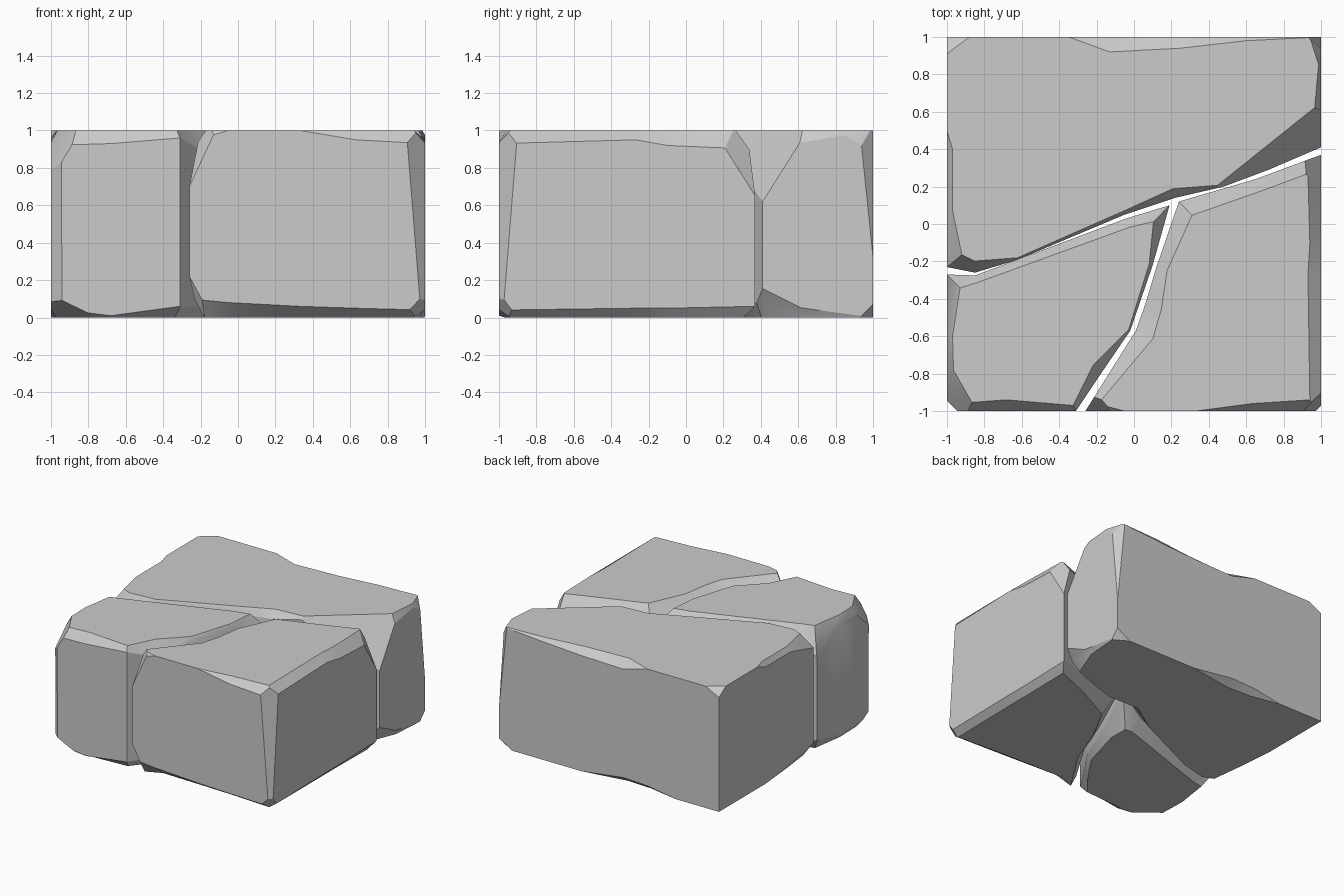
import bpy, bmesh
from mathutils import Vector

if "Cube" in bpy.data.objects:
    bpy.data.objects.remove(bpy.data.objects["Cube"])


def inset_point(pts, i, d):
    """Move outline point i inwards by d from both neighbouring edges."""
    p = Vector(pts[i][:2])
    a = (p - Vector(pts[i - 1][:2])).normalized()
    b = (Vector(pts[(i + 1) % len(pts)][:2]) - p).normalized()
    na, nb = Vector((-a.y, a.x)), Vector((-b.y, b.x))
    n = (na + nb).normalized()
    return p + n * d / max(n.dot(na), 0.65)


def chip(bm, corner, cut):
    """Slice a corner off; cut gives the signed distances along x, y, z."""
    co = Vector(corner) + Vector((cut[0], 0, 0))
    no = -Vector([1 / c for c in cut]).normalized()
    bmesh.ops.bisect_plane(bm, geom=bm.verts[:] + bm.edges[:] + bm.faces[:],
                           dist=1e-5, plane_co=co, plane_no=no, clear_outer=True)
    open_edges = [e for e in bm.edges if e.is_boundary]
    if open_edges:
        bmesh.ops.holes_fill(bm, edges=open_edges, sides=0)
    bmesh.ops.remove_doubles(bm, verts=bm.verts[:], dist=1e-4)


def stone(name, pts, chips):
    """pts: x, y, top inset, top drop, bottom inset, bottom rise (anticlockwise)."""
    bm = bmesh.new()
    rings = [[], [], [], []]
    for i, (x, y, ti, td, bi, bd) in enumerate(pts):
        top, bot = inset_point(pts, i, ti), inset_point(pts, i, bi)
        for ring, co in zip(rings, [(bot.x, bot.y, 0), (x, y, bd),
                                    (x, y, 1 - td), (top.x, top.y, 1)]):
            ring.append(bm.verts.new(co))
    n = len(pts)
    for lo, hi in zip(rings, rings[1:]):
        for i in range(n):
            j = (i + 1) % n
            bm.faces.new((lo[i], lo[j], hi[j], hi[i]))
    bm.faces.new(rings[3])
    bm.faces.new(rings[0][::-1])
    bmesh.ops.remove_doubles(bm, verts=bm.verts[:], dist=1e-4)
    for corner, cut in chips:
        chip(bm, corner, cut)
    bmesh.ops.recalc_face_normals(bm, faces=bm.faces[:])
    mesh = bpy.data.meshes.new(name)
    bm.to_mesh(mesh)
    bm.free()
    obj = bpy.data.objects.new(name, mesh)
    bpy.context.collection.objects.link(obj)
    bpy.ops.object.select_all(action='DESELECT')
    obj.select_set(True)
    bpy.context.view_layer.objects.active = obj
    bpy.ops.object.shade_smooth_by_angle(angle=0.44)


# Long stone across the back
stone("back_stone", [
    (-1, -.23, .08, .12, .06, .10), (-.85, -.26, .06, .10, .04, .08),
    (-.62, -.19, .01, .02, .03, .05), (-.05, .05, .02, .05, .05, .08),
    (.22, .14, .05, .06, .13, .18), (.48, .20, .01, .02, .06, .10),
    (.72, .29, .04, .06, .05, .08), (1, .41, .05, .10, .04, .08),
    (1, 1, 0, 0, 0, 0), (.6, 1, .02, .03, 0, 0), (.25, 1, .06, .05, 0, 0),
    (-.13, 1, .08, .06, .06, .05), (-.35, 1, 0, 0, .05, .04),
    (-.6, 1, 0, 0, 0, 0), (-1, 1, 0, 0, 0, 0), (-1, .5, 0, 0, 0, 0),
    (-1, .4, .03, .04, 0, 0), (-1, .07, .03, .04, .03, .05),
], [
    ((1, .41, 1), (-.30, .24, -.38)), ((1, .42, 0), (-.12, .30, .15)),
    ((1, 1, 1), (-.06, -.19, -.12)), ((1, 1, 1), (-.07, -.07, -.68)),
    ((1, 1, 0), (-.12, -.07, .07)), ((-1, 1, 1), (.12, -.09, -.06)),
])

# Stone at the front left
stone("front_left_stone", [
    (-1, -1, .04, .08, .03, .05), (-.68, -1, .06, .07, .03, .01),
    (-.31, -1, .03, .04, .05, .06), (-.17, -.79, .06, .12, .03, .06),
    (-.02, -.57, .01, .03, .03, .05), (.1, -.22, .02, .04, .05, .10),
    (.19, .10, .08, .12, .13, .22), (-.04, .03, .05, .05, .07, .10),
    (-.85, -.275, .04, .06, .04, .08), (-1, -.27, .07, .22, .06, .10),
    (-1, -.6, .03, .05, .02, .03),
], [
    ((-1, -1, 0), (.06, .06, 10)), ((-1, -1, 1), (.16, .28, -.26)),
    ((-1, -1, 0), (.25, .20, .12)),
])

# Stone at the front right
stone("front_right_stone", [
    (-.26, -1, .05, .06, .06, .10), (-.05, -1, 0, 0, .10, .08),
    (.33, -1, 0, 0, .09, .06), (.63, -1, .04, .05, .08, .05),
    (1, -1, .06, .07, .06, .04), (1, -.27, .07, .05, .05, .05),
    (1, -.1, .06, .08, .05, .05), (1, .37, .08, .10, .05, .06),
    (.65, .24, .07, .10, .05, .10), (.24, .12, .09, .12, .12, .20),
    (.12, -.23, .06, .07, .07, .12), (.06, -.43, .09, .06, .05, .08),
    (.01, -.57, .10, .06, .05, .08),
], [
    ((1, -1, 1), (-.10, .10, -1.25)), ((1, .37, 1), (-.15, -.22, -.35)),
    ((-.26, -1, 1), (.14, .16, -.30)), ((-.26, -1, 0), (.12, .14, .22)),
    ((1, -1, 0), (-.12, .10, .13)),
])
